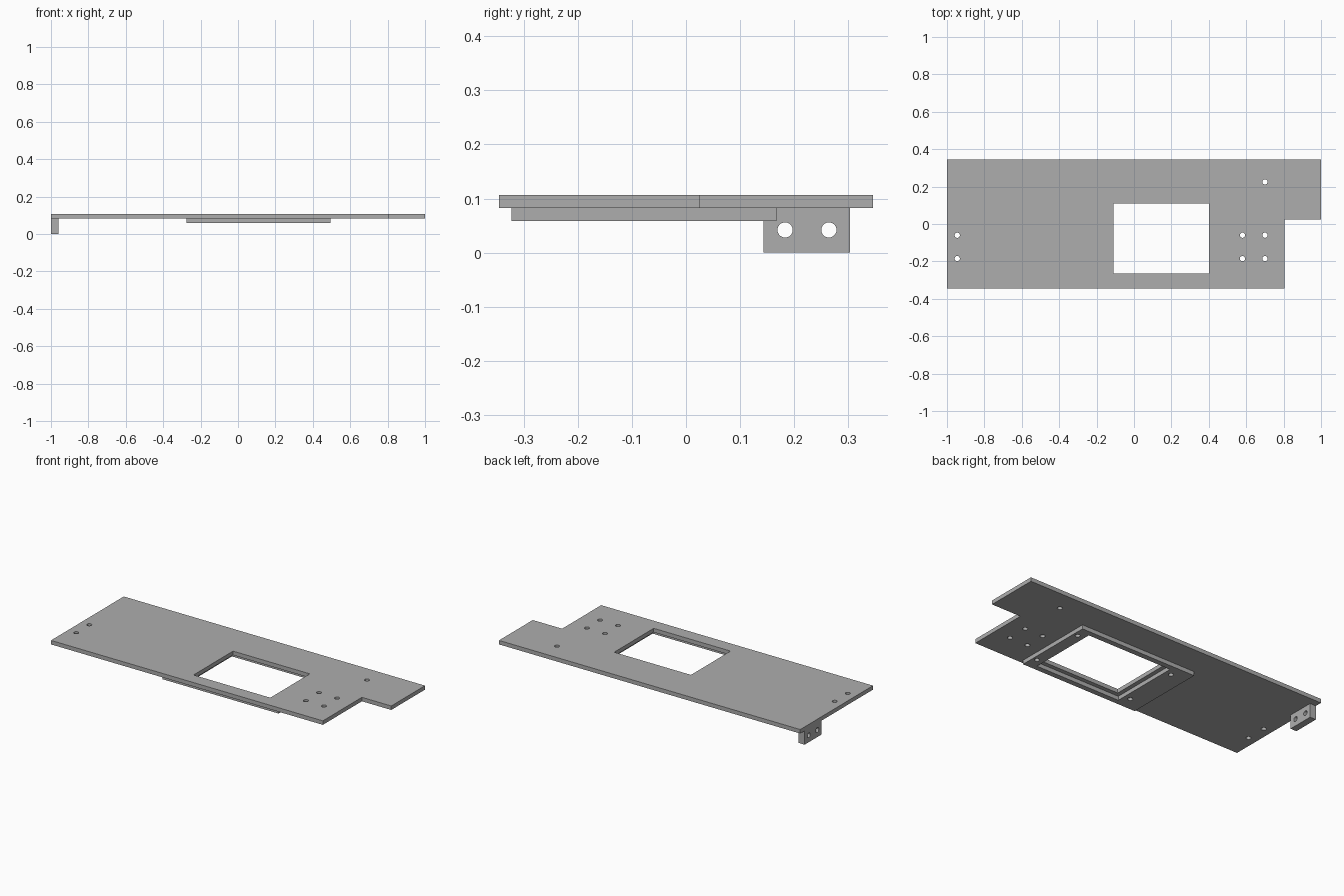
import bpy
from math import cos, sin, pi
from mathutils import Matrix

if "Cube" in bpy.data.objects:
    bpy.data.objects.remove(bpy.data.objects["Cube"], do_unlink=True)

# Single grey metal
grey = bpy.data.materials.new("grey_metal")
grey.use_nodes = True
color = (0.42, 0.42, 0.42, 1)
grey.diffuse_color = color
grey.node_tree.nodes["Principled BSDF"].inputs["Base Color"].default_value = color


def rect(x0, x1, y0, y1):
    return [(x0, y0), (x1, y0), (x1, y1), (x0, y1)]


def circle(x, y, r=0.014, n=32):
    return [(x + r * cos(2 * pi * i / n), y + r * sin(2 * pi * i / n)) for i in range(n)]


def sheet(name, outline, cutouts, low, high, turn=Matrix()):
    """Flat part: outline with cutouts, extruded from low to high, then turned."""
    curve = bpy.data.curves.new(name, "CURVE")
    curve.dimensions = "2D"
    curve.fill_mode = "BOTH"
    curve.extrude = (high - low) / 2
    for loop in [outline] + cutouts:
        spline = curve.splines.new("POLY")
        spline.points.add(len(loop) - 1)
        for point, (x, y) in zip(spline.points, loop):
            point.co = (x, y, 0, 1)
        spline.use_cyclic_u = True
    curve.materials.append(grey)
    obj = bpy.data.objects.new(name, curve)
    bpy.context.collection.objects.link(obj)
    bpy.ops.object.select_all(action="DESELECT")
    obj.select_set(True)
    bpy.context.view_layer.objects.active = obj
    bpy.ops.object.convert(target="MESH")
    obj = bpy.context.object
    obj.data.transform(turn @ Matrix.Translation((0, 0, (low + high) / 2)))
    for face in obj.data.polygons:
        face.use_smooth = False
    return obj


# Main plate with notched corner, window and screw holes
plate_outline = [(-1, -0.345), (0.805, -0.345), (0.805, 0.025), (1, 0.025),
                 (1, 0.345), (-1, 0.345)]
screw_holes = [circle(x, y) for x in (-0.945, 0.58, 0.7) for y in (-0.185, -0.06)]
screw_holes.append(circle(0.7, 0.225))
sheet("main_plate", plate_outline, [rect(-0.11, 0.4, -0.265, 0.11)] + screw_holes,
      0.083, 0.107)

# Frame under the window, with a slightly wider opening and corner holes
corner_holes = [circle(x, y) for x in (-0.175, 0.468) for y in (-0.24, 0.095)]
sheet("window_frame", rect(-0.275, 0.495, -0.322, 0.167),
      [rect(-0.135, 0.425, -0.29, 0.135)] + corner_holes, 0.059, 0.083)

# Hanging bracket: drawn in y and z, thickness along x
upright = Matrix(((0, 0, 1, 0), (1, 0, 0, 0), (0, 1, 0, 0), (0, 0, 0, 1)))
sheet("side_bracket", rect(0.143, 0.303, 0, 0.083),
      [circle(y, 0.042) for y in (0.183, 0.264)], -1, -0.96, upright)
